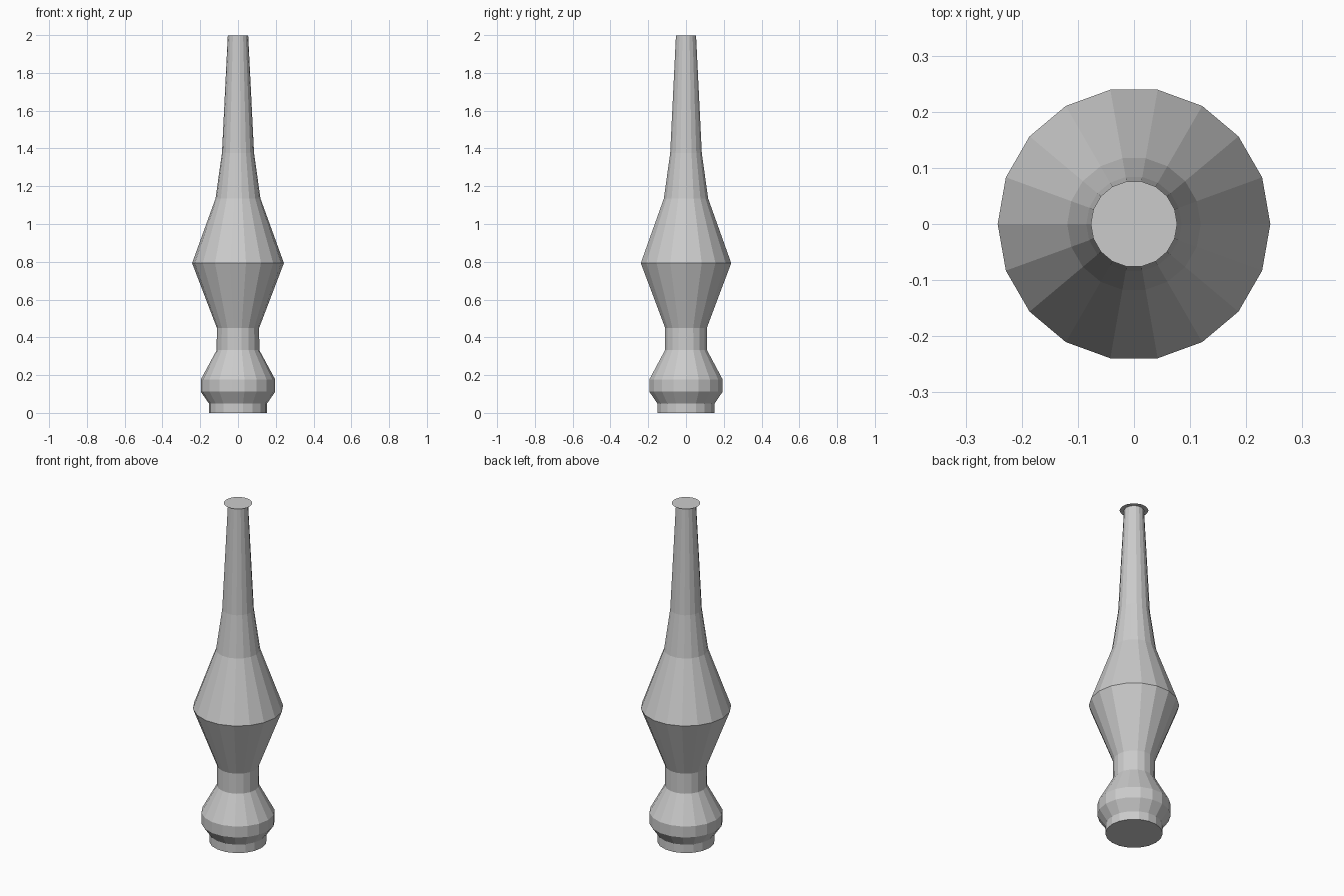
import bpy
import math

SIDES = 18

cube = bpy.data.objects.get("Cube")
if cube:
    bpy.data.objects.remove(cube, do_unlink=True)

grey = bpy.data.materials.new("light_grey")
grey.use_nodes = True
grey.diffuse_color = (0.6, 0.6, 0.6, 1)
grey.node_tree.nodes["Principled BSDF"].inputs["Base Color"].default_value = (0.6, 0.6, 0.6, 1)


def turned(name, profile):
    """Turn a (radius, height) profile around z; close both ends with a flat face."""
    verts = []
    for r, z in profile:
        for i in range(SIDES):
            a = 2 * math.pi * i / SIDES
            verts.append((r * math.cos(a), r * math.sin(a), z))
    faces = []
    for k in range(len(profile) - 1):
        for i in range(SIDES):
            j = (i + 1) % SIDES
            low, high = k * SIDES, (k + 1) * SIDES
            faces.append((low + i, low + j, high + j, high + i))
    last = (len(profile) - 1) * SIDES
    faces.append(tuple(range(last, last + SIDES)))
    if len(profile) > 1:
        faces.append(tuple(reversed(range(SIDES))))
    mesh = bpy.data.meshes.new(name)
    mesh.from_pydata(verts, [], faces)
    mesh.materials.append(grey)
    obj = bpy.data.objects.new(name, mesh)
    bpy.context.collection.objects.link(obj)
    return obj


# Turned body: foot, bulb, neck, wide belly and tapering shaft
turned("spindle_body", [
    (0.154, 0), (0.154, 0.05), (0.197, 0.112), (0.197, 0.177),
    (0.113, 0.332), (0.112, 0.45), (0.243, 0.793), (0.119, 1.135),
    (0.085, 1.375), (0.054, 1.999),
])

# Paper-thin round cap on the tip
turned("top_cap", [(0.077, 2.0)])
